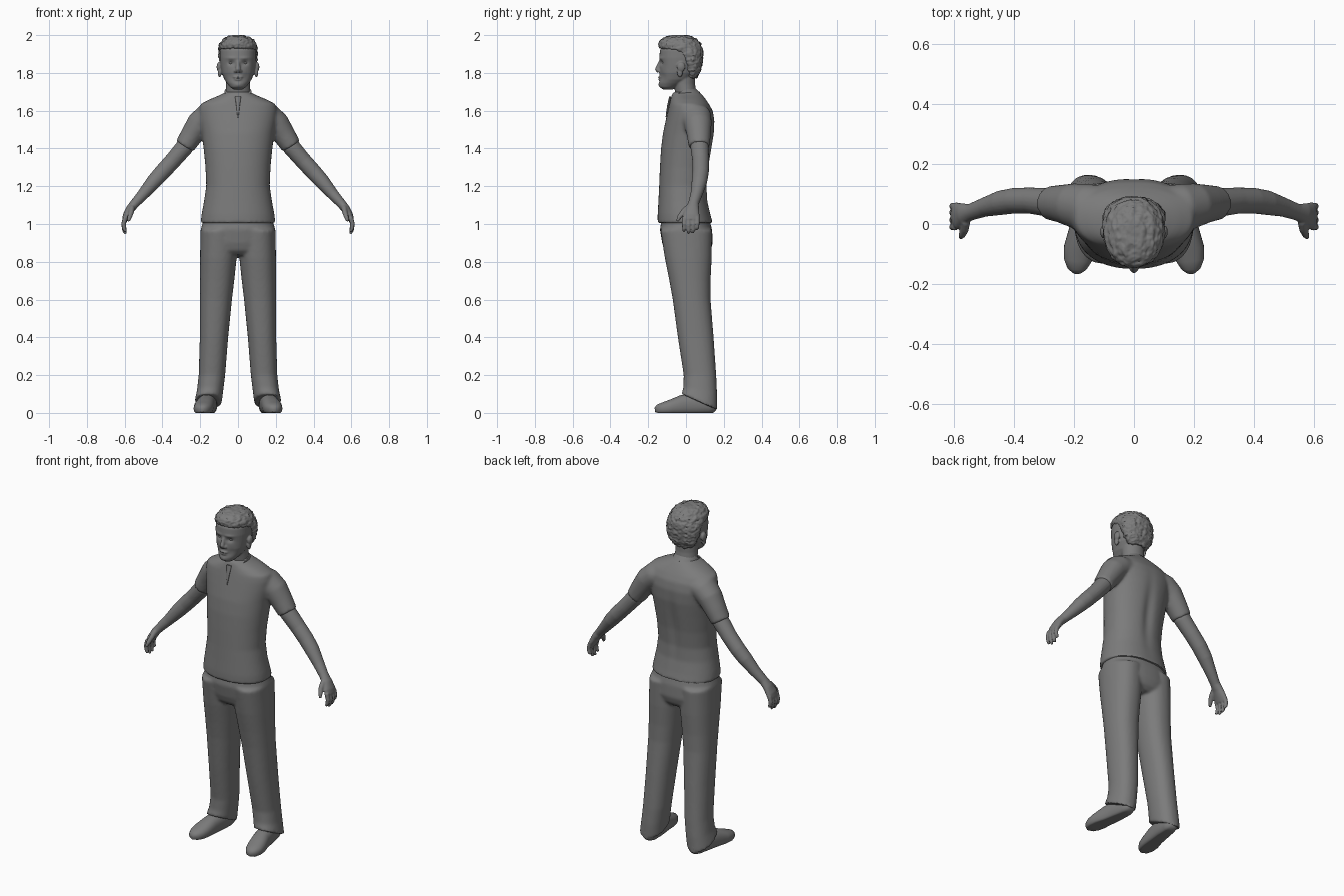
import bpy, bmesh, math
from mathutils import Vector, Matrix, noise

grey = bpy.data.materials.new("plain grey")
grey.diffuse_color = (0.2, 0.2, 0.2, 1)


def loft(bm, secs, ref=(0, 1, 0), flat=False, p=2.0, n=32):
    """Skin closed rings given as (x, y, z, radius along ref, other radius[, tilt])."""
    pts = [Vector(s[:3]) for s in secs]
    rings = []
    for i, s in enumerate(secs):
        t = (pts[min(i + 1, len(pts) - 1)] - pts[max(i - 1, 0)]).normalized()
        if flat:
            t = Vector((0, 0, 1))
        u = Vector(ref)
        u = (u - t * u.dot(t)).normalized()
        v = t.cross(u)
        ring = []
        for k in range(n):
            a = 2 * math.pi * k / n
            c, d = math.cos(a), math.sin(a)
            c = math.copysign(abs(c) ** (2 / p), c) * s[3]
            d = math.copysign(abs(d) ** (2 / p), d) * s[4]
            co = pts[i] + u * c + v * d
            if len(s) > 5:
                co.z -= s[5] * c
            ring.append(bm.verts.new(co))
        rings.append(ring)
    for a, b in zip(rings, rings[1:]):
        for k in range(n):
            bm.faces.new((a[k], a[(k + 1) % n], b[(k + 1) % n], b[k]))
    bm.faces.new(rings[0][::-1])
    bm.faces.new(rings[-1])


def level(z, front, back, rx, cx=0.0, *tilt):
    """Horizontal ring from its front and back depth and half width."""
    return (cx, (front + back) / 2, z, (back - front) / 2, rx, *tilt)


def ball(bm, c, r):
    bmesh.ops.create_icosphere(bm, subdivisions=3, radius=1,
                               matrix=Matrix.Translation(c) @ Matrix.Diagonal((*r, 1)))


def finish(name, bm, voxel=0, smooth=0, sculpt=None):
    """Turn the bmesh into an object, optionally fused into a single skin."""
    bmesh.ops.recalc_face_normals(bm, faces=bm.faces[:])
    me = bpy.data.meshes.new(name)
    bm.to_mesh(me)
    bm.free()
    ob = bpy.data.objects.new(name, me)
    bpy.context.collection.objects.link(ob)
    if voxel:
        m = ob.modifiers.new("fuse", 'REMESH')
        m.mode, m.voxel_size = 'VOXEL', voxel
        m = ob.modifiers.new("soften", 'SMOOTH')
        m.factor, m.iterations = 0.5, smooth
        dg = bpy.context.evaluated_depsgraph_get()
        new = bpy.data.meshes.new_from_object(ob.evaluated_get(dg))
        ob.modifiers.clear()
        ob.data = me = new
    if sculpt:
        moves = [sculpt(v.co.copy(), v.normal.copy()) for v in me.vertices]
        for v, co in zip(me.vertices, moves):
            v.co = co
    me.materials.clear()
    me.materials.append(grey)
    for f in me.polygons:
        f.use_smooth = True
    bpy.ops.object.select_all(action='DESELECT')
    ob.select_set(True)
    bpy.context.view_layer.objects.active = ob
    bpy.ops.object.shade_smooth_by_angle(angle=math.radians(50))
    return ob


# Shirt: torso and short sleeves
bm = bmesh.new()
loft(bm, [level(*r) for r in (
    (1.005, -.150, .142, .198), (1.05, -.150, .130, .193), (1.12, -.146, .115, .180),
    (1.20, -.142, .112, .168), (1.30, -.138, .122, .172), (1.40, -.132, .138, .182),
    (1.48, -.122, .150, .192), (1.55, -.107, .152, .205), (1.60, -.096, .142, .208),
    (1.635, -.088, .122, .198), (1.66, -.082, .105, .150), (1.685, -.075, .085, .090),
    (1.70, -.065, .070, .065))], flat=True, p=2.2, n=48)
for s in (-1, 1):
    loft(bm, [(s * .12, .045, 1.575, .085, .070), (s * .165, .055, 1.565, .080, .072),
              (s * .205, .063, 1.53, .073, .068), (s * .245, .068, 1.47, .063, .060),
              (s * .282, .070, 1.412, .056, .053)])


def back_shape(co, n):
    # spine groove between the shoulder blades
    if co.y > 0.03:
        co.y -= .012 * math.exp(-(co.x / .03) ** 2 - ((co.z - 1.32) / .17) ** 2)
    return co


finish("shirt", bm, .009, 4, back_shape)

# Stand collar, tilted forward, and the front placket
bm = bmesh.new()
loft(bm, [(0, .008, 1.655, .078, .085), (0, -.008, 1.680, .071, .075),
          (0, -.020, 1.703, .067, .071), (0, -.021, 1.705, .060, .064),
          (0, -.012, 1.690, .056, .060)], n=40)
finish("collar", bm)
bm = bmesh.new()
loft(bm, [(0, -.084, 1.675, .016, .005), (0, -.093, 1.63, .010, .006),
          (0, -.102, 1.585, .005, .004), (0, -.106, 1.565, .002, .002)], ref=(1, 0, 0), n=16)
finish("placket", bm)

# Trousers: hips and two straight legs
bm = bmesh.new()
loft(bm, [level(*r) for r in (
    (1.03, -.128, .122, .180), (.97, -.138, .138, .198), (.90, -.126, .142, .200),
    (.86, -.112, .130, .170), (.835, -.085, .105, .100))], flat=True, p=2.3, n=48)
for s in (-1, 1):
    loft(bm, [level(z, f, b, (o - i) / 2, s * (o + i) / 2, t) for z, f, b, i, o, t in (
        (.97, -.135, .138, .000, .198, 0), (.82, -.112, .136, .007, .201, 0),
        (.70, -.088, .130, .020, .201, 0), (.60, -.070, .130, .032, .201, 0),
        (.40, -.043, .146, .052, .202, 0), (.20, -.012, .160, .068, .208, 0),
        (.12, -.014, .164, .078, .217, .15), (.058, -.024, .164, .086, .230, .45))],
        flat=True, p=2.25, n=40)
finish("trousers", bm, .009, 4)

# Shoes with flat soles
for s, side in ((-1, "right"), (1, "left")):
    bm = bmesh.new()
    loft(bm, [(s * x, y, z, a, b) for x, y, z, a, b in (
        (.148, .160, .035, .018, .020), (.150, .150, .036, .034, .036),
        (.152, .120, .042, .043, .050), (.160, .050, .045, .046, .058),
        (.170, -.020, .040, .047, .055), (.182, -.080, .028, .052, .042),
        (.188, -.120, .022, .047, .034), (.190, -.150, .018, .032, .026),
        (.190, -.165, .016, .012, .012))], ref=(1, 0, 0), p=2.3)
    for v in bm.verts:
        v.co.z = max(v.co.z, 0)
    finish(side + "_shoe", bm)

# Bare arms with hands
for s, side in ((-1, "right"), (1, "left")):
    bm = bmesh.new()

    def limb(*secs, n=20):
        loft(bm, [(s * q[0], *q[1:]) for q in secs], n=n)

    limb((.235, .066, 1.48, .045, .045), (.285, .072, 1.405, .048, .047),
         (.345, .078, 1.335, .044, .044), (.400, .078, 1.275, .043, .043),
         (.445, .071, 1.225, .041, .040), (.500, .056, 1.160, .032, .031),
         (.545, .040, 1.110, .028, .025), (.570, .034, 1.080, .035, .023),
         (.590, .028, 1.045, .045, .020), (.600, .026, 1.020, .043, .015))
    for y, length in ((-.010, .070), (.014, .082), (.038, .078), (.060, .060)):
        limb((.597, y, 1.035, .012, .013), (.606, y, 1.030 - length * .45, .0115, .012),
             (.602, y, 1.030 - length * .8, .0105, .011), (.594, y - .002, 1.030 - length, .007, .007),
             n=12)
    limb((.562, .010, 1.085, .018, .016), (.566, -.018, 1.060, .015, .014),
         (.574, -.036, 1.035, .012, .012), (.580, -.046, 1.015, .007, .007), n=12)
    finish(side + "_arm", bm, .0045, 3)

# Head, neck and ears
bm = bmesh.new()
loft(bm, [level(*r) for r in (
    (1.712, -.120, -.070, .024), (1.725, -.138, -.050, .042), (1.745, -.142, -.005, .058),
    (1.765, -.138, .030, .072), (1.80, -.140, .058, .086), (1.84, -.138, .073, .093),
    (1.88, -.141, .080, .097), (1.92, -.138, .080, .097), (1.95, -.122, .066, .086),
    (1.975, -.088, .036, .058))], flat=True, p=2.2, n=40)
loft(bm, [(0, .020, 1.62, .062, .075), (0, .000, 1.69, .056, .066),
          (0, -.008, 1.74, .056, .064), (0, -.012, 1.80, .060, .066)], flat=True)
loft(bm, [(0, -.132, 1.868, .009, .008), (0, -.143, 1.842, .010, .010),
          (0, -.152, 1.818, .014, .013), (0, -.146, 1.804, .013, .008)], ref=(1, 0, 0), n=16)
ball(bm, (0, -.138, 1.777), (.025, .011, .006))
ball(bm, (0, -.136, 1.766), (.021, .011, .006))
for s in (-1, 1):
    ball(bm, (s * .014, -.140, 1.810), (.009, .012, .008))
    ball(bm, (s * .101, -.026, 1.832), (.012, .022, .026))
    ball(bm, (s * .097, -.032, 1.802), (.010, .015, .026))


def face_shape(co, n):
    # eye sockets, brows, mouth line, cheek hollows, chin
    if co.y < -.06:
        for x, z, rx, rz, d in ((.036, 1.853, .017, .012, .011), (.036, 1.878, .024, .007, -.004),
                                (0, 1.772, .024, .003, .004), (.045, 1.785, .018, .022, .004),
                                (0, 1.735, .022, .012, -.005)):
            co.y += d * math.exp(-((abs(co.x) - x) / rx) ** 2 - ((co.z - z) / rz) ** 2)
    return co


finish("head", bm, .0045, 2, face_shape)

# Eyeballs
bm = bmesh.new()
for s in (-1, 1):
    ball(bm, (s * .036, -.111, 1.853), (.015, .014, .009))
finish("eyes", bm)

# Short tousled hair
bm = bmesh.new()
loft(bm, [level(*r) for r in (
    (1.775, .000, .058, .058), (1.81, -.008, .078, .088), (1.86, -.035, .088, .101),
    (1.90, -.060, .090, .104), (1.922, -.100, .089, .105), (1.932, -.143, .088, .104),
    (1.955, -.146, .078, .097), (1.977, -.134, .058, .080), (1.992, -.108, .030, .055),
    (2.000, -.070, .000, .025))], flat=True, p=2.1, n=40)


def tousle(co, n):
    f = Vector((co.x * 55, co.y * 40, co.z * 75))
    amount = .006 * noise.noise(f) + .003 * noise.noise(f * 2.3)
    co += n * amount
    co.z = min(co.z, 2.0)
    return co


finish("hair", bm, .005, 1, tousle)
